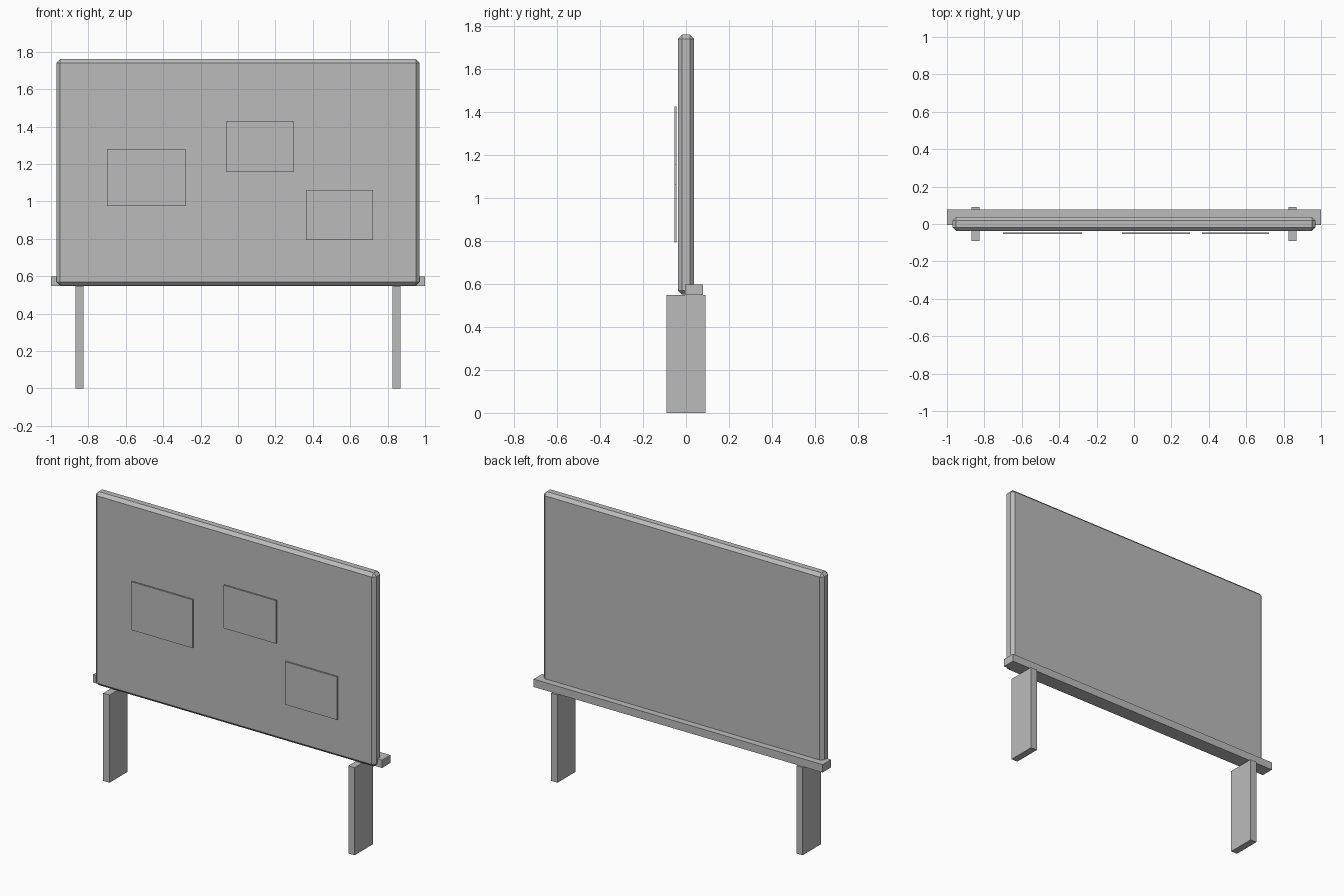
import bpy
import bmesh
from mathutils import Vector

if "Cube" in bpy.data.objects:
    bpy.data.objects.remove(bpy.data.objects["Cube"])

grey = bpy.data.materials.new("plain grey")
grey.diffuse_color = (0.5, 0.5, 0.5, 1)
grey.use_nodes = True
grey.node_tree.nodes["Principled BSDF"].inputs["Base Color"].default_value = grey.diffuse_color


def box(name, low, high, bevel=0):
    """Box between two corners, with optional chamfered edges."""
    low, high = Vector(low), Vector(high)
    bm = bmesh.new()
    bmesh.ops.create_cube(bm, size=1)
    bmesh.ops.scale(bm, vec=high - low, verts=bm.verts)
    bmesh.ops.translate(bm, vec=(low + high) / 2, verts=bm.verts)
    if bevel:
        bmesh.ops.bevel(bm, geom=bm.edges[:], offset=bevel, segments=1,
                        affect='EDGES')
    mesh = bpy.data.meshes.new(name)
    bm.to_mesh(mesh)
    bm.free()
    mesh.materials.append(grey)
    obj = bpy.data.objects.new(name, mesh)
    bpy.context.collection.objects.link(obj)
    return obj


# Main panel with chamfered rim
box("board", (-0.97, -0.037, 0.55), (0.97, 0.037, 1.76), 0.019)

# Shelf along the lower back edge
box("ledge", (-1, -0.005, 0.548), (1, 0.078, 0.597))

# Two plank legs
for side, x in (("left", -0.848), ("right", 0.848)):
    box(side + "_leg", (x - 0.022, -0.09, 0), (x + 0.022, 0.09, 0.548))

# Notes floating just off the front: x range, z range
notes = [(-0.70, -0.277, 0.975, 1.277),
         (-0.063, 0.30, 1.157, 1.426),
         (0.363, 0.723, 0.793, 1.062)]
for i, (x0, x1, z0, z1) in enumerate(notes):
    box(f"note_{i + 1}", (x0, -0.054, z0), (x1, -0.0445, z1))
